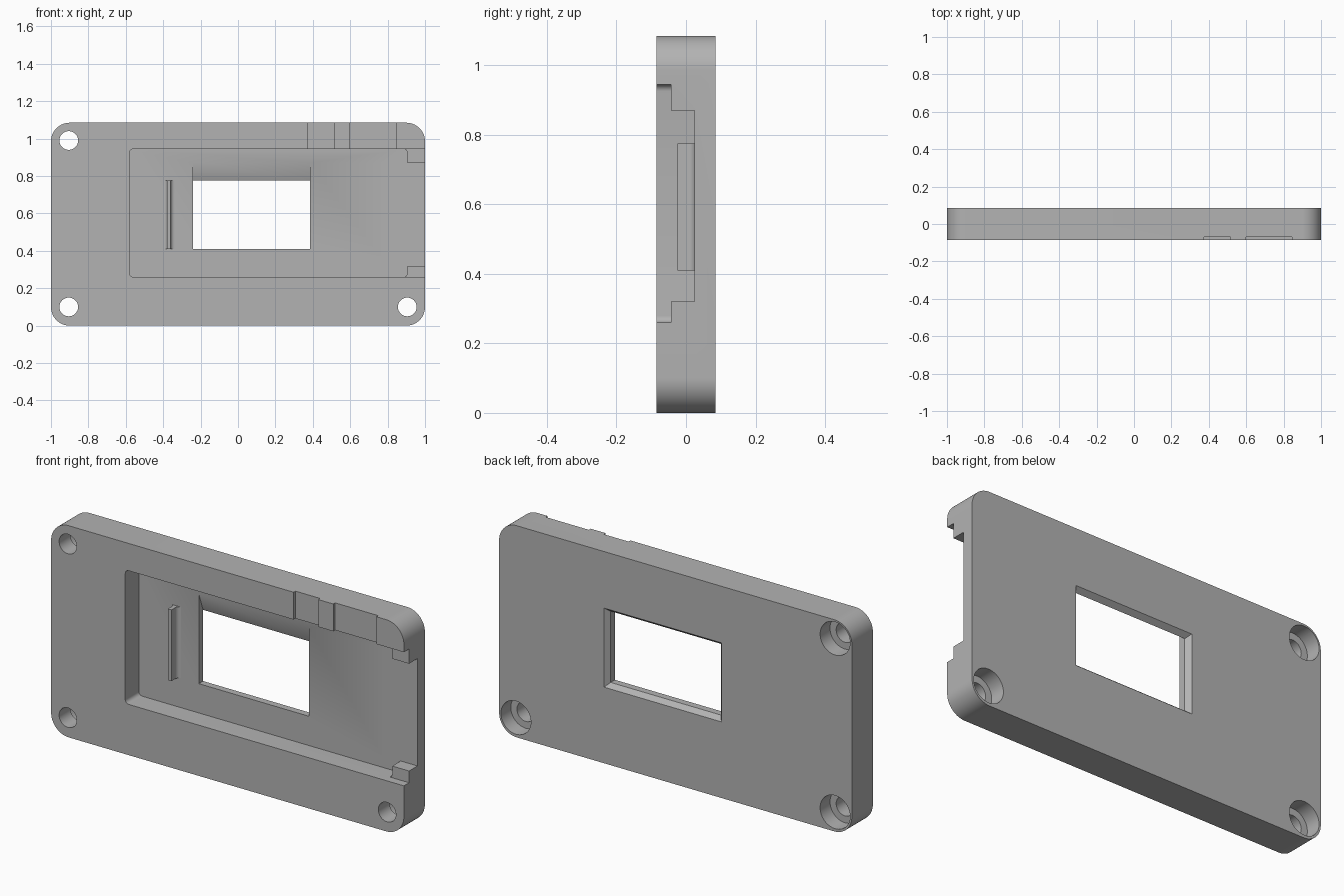
import bpy, bmesh, math

if "Cube" in bpy.data.objects:
    bpy.data.objects.remove(bpy.data.objects["Cube"], do_unlink=True)

grey = bpy.data.materials.new("plain grey")
grey.use_nodes = True
grey.diffuse_color = (0.45, 0.45, 0.45, 1)
grey.node_tree.nodes["Principled BSDF"].inputs["Base Color"].default_value = (0.45, 0.45, 0.45, 1)

FRONT, BACK, FLOOR = -0.085, 0.085, 0.025
HEIGHT = 1.085
LOW, HIGH = 0.26, 0.945      # pocket bottom and top


def rect(x0, x1, z0, z1, r=0.0, n=10):
    """Outline in x and z, with rounded corners when r is given."""
    if r == 0:
        return [(x0, z0), (x1, z0), (x1, z1), (x0, z1)]
    corners = [(x1 - r, z1 - r), (x0 + r, z1 - r), (x0 + r, z0 + r), (x1 - r, z0 + r)]
    return [(cx + r * math.cos((q + i / n) * math.pi / 2),
             cz + r * math.sin((q + i / n) * math.pi / 2))
            for q, (cx, cz) in enumerate(corners) for i in range(n + 1)]


def circle(cx, cz, r, n=48):
    return [(cx + r * math.cos(i * math.tau / n), cz + r * math.sin(i * math.tau / n))
            for i in range(n)]


def finish(name, bm):
    bmesh.ops.recalc_face_normals(bm, faces=bm.faces)
    mesh = bpy.data.meshes.new(name)
    bm.to_mesh(mesh)
    bm.free()
    mesh.materials.append(grey)
    obj = bpy.data.objects.new(name, mesh)
    bpy.context.collection.objects.link(obj)
    return obj


def loft(name, rings):
    """Solid through outlines of equal length, each given with its depth y."""
    bm = bmesh.new()
    loops = [[bm.verts.new((x, y, z)) for x, z in outline] for y, outline in rings]
    for a, b in zip(loops, loops[1:]):
        for i in range(len(a)):
            j = (i + 1) % len(a)
            bm.faces.new((a[i], a[j], b[j], b[i]))
    bm.faces.new(loops[0])
    bm.faces.new(loops[-1])
    return finish(name, bm)


def prism(name, outline, y0, y1):
    return loft(name, [(y0, outline), (y1, outline)])


def select(obj):
    bpy.ops.object.select_all(action='DESELECT')
    obj.select_set(True)
    bpy.context.view_layer.objects.active = obj


def cut(obj, cutter):
    cutter.hide_render = True
    select(obj)
    mod = obj.modifiers.new("cut", 'BOOLEAN')
    mod.operation, mod.solver, mod.object = 'DIFFERENCE', 'EXACT', cutter
    bpy.ops.object.modifier_apply(modifier=mod.name)
    bpy.data.objects.remove(cutter, do_unlink=True)


# Plate with rounded corners
plate = prism("cover_plate", rect(-1, 1, 0, HEIGHT, 0.1, 14), FRONT, BACK)

# Front pocket, open on the left end between two low tabs
cut(plate, prism("pocket", rect(-0.58, 0.905, LOW, HIGH, 0.02, 6), -0.2, FLOOR))
cut(plate, prism("end_opening", rect(0.8, 1.1, LOW, HIGH), -0.2, -0.043))
cut(plate, prism("end_channel", rect(0.8, 1.1, 0.32, 0.87), -0.2, FLOOR))

# Window: sloped top at the front, flared edge at the back
X0, X1, Z0, Z1 = -0.24, 0.385, 0.41, 0.775
f = 0.028
cut(plate, loft("window", [
    (0.015, rect(X0, X1, Z0, 0.897)),
    (0.06, rect(X0, X1, Z0, Z1)),
    (0.095, rect(X0 - f, X1 + f, Z0 - f, Z1 + f))]))

# Shallow notches in the top rim
for a, b in ((0.375, 0.515), (0.6, 0.845)):
    cut(plate, prism("rim_notch", rect(a, b, 0.9, 1.2), -0.2, -0.07))

# Screw holes with counterbores at the back
for x, z in ((-0.905, 0.99), (-0.905, 0.1), (0.905, 0.1)):
    cut(plate, prism("screw_hole", circle(x, z, 0.05), -0.2, 0.2))
    cut(plate, prism("counterbore", circle(x, z, 0.085), 0.005, 0.2))

# Upright rib on the pocket floor, with filleted foot
def fillet(x, r, side):
    steps = [i / 6 * math.pi / 2 for i in range(7)]
    return [(x + side * r * (1 - math.cos(t)), FLOOR - r + r * math.sin(t)) for t in steps]


right = [(-0.38, -0.025)] + fillet(-0.38, 0.015, -1)
left = [(-0.36, -0.025)] + fillet(-0.36, 0.02, 1)
section = right + [(-0.395, 0.03), (-0.34, 0.03)] + left[::-1]
bm = bmesh.new()
base = bm.faces.new([bm.verts.new((x, y, Z0)) for x, y in section])
grown = bmesh.ops.extrude_face_region(bm, geom=[base], use_keep_orig=True)
bmesh.ops.translate(bm, vec=(0, 0, Z1 - Z0),
                    verts=[v for v in grown["geom"] if isinstance(v, bmesh.types.BMVert)])
rib = finish("pocket_rib", bm)

for obj in (plate, rib):
    select(obj)
    bpy.ops.object.shade_smooth_by_angle(angle=math.radians(25))
